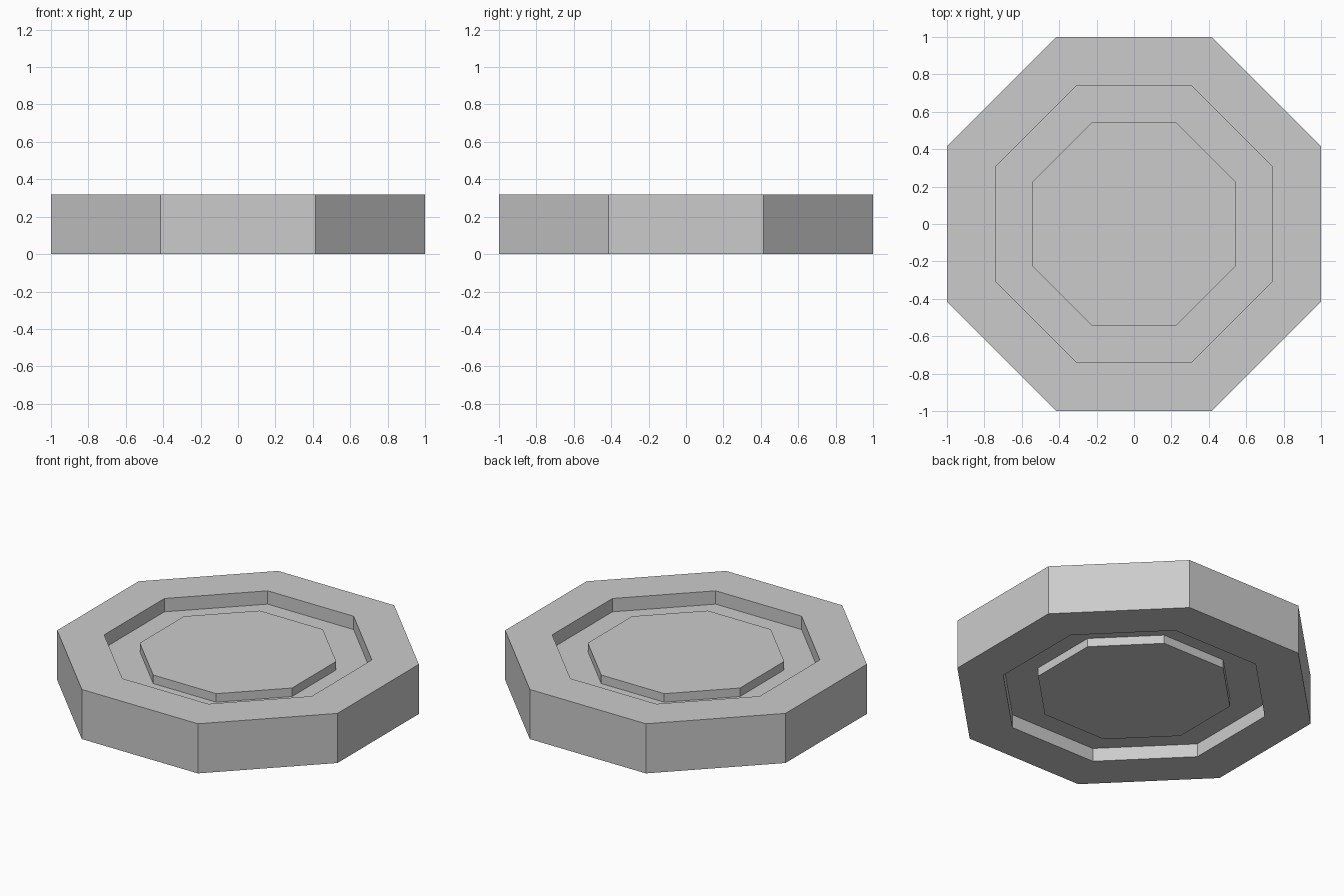
import bpy, bmesh
from math import cos, sin, pi

if "Cube" in bpy.data.objects:
    bpy.data.objects.remove(bpy.data.objects["Cube"])

SIDES = 8
# (distance to flat side, height), from bottom hub face round to top hub face
PROFILE = [
    (0.543, 0.031), (0.543, 0.086),   # bottom hub wall
    (0.740, 0.086), (0.740, 0.0),     # bottom groove
    (1.0, 0.0), (1.0, 0.32),          # outer rim
    (0.740, 0.32), (0.740, 0.234),    # top groove
    (0.543, 0.234), (0.543, 0.289),   # top hub wall
]

bm = bmesh.new()


def ring(apothem, z):
    r = apothem / cos(pi / SIDES)
    angles = [(i + 0.5) * 2 * pi / SIDES for i in range(SIDES)]
    return [bm.verts.new((r * cos(a), r * sin(a), z)) for a in angles]


# Stack of octagonal rings joined by flat faces
rings = [ring(*p) for p in PROFILE]
for lower, upper in zip(rings, rings[1:]):
    for i in range(SIDES):
        j = (i + 1) % SIDES
        bm.faces.new((lower[i], lower[j], upper[j], upper[i]))

# Hub faces, bottom and top
bm.faces.new(rings[0][::-1])
bm.faces.new(rings[-1])
bmesh.ops.recalc_face_normals(bm, faces=bm.faces)

mesh = bpy.data.meshes.new("octagonal_disc")
bm.to_mesh(mesh)
bm.free()
disc = bpy.data.objects.new("octagonal_disc", mesh)
bpy.context.collection.objects.link(disc)
